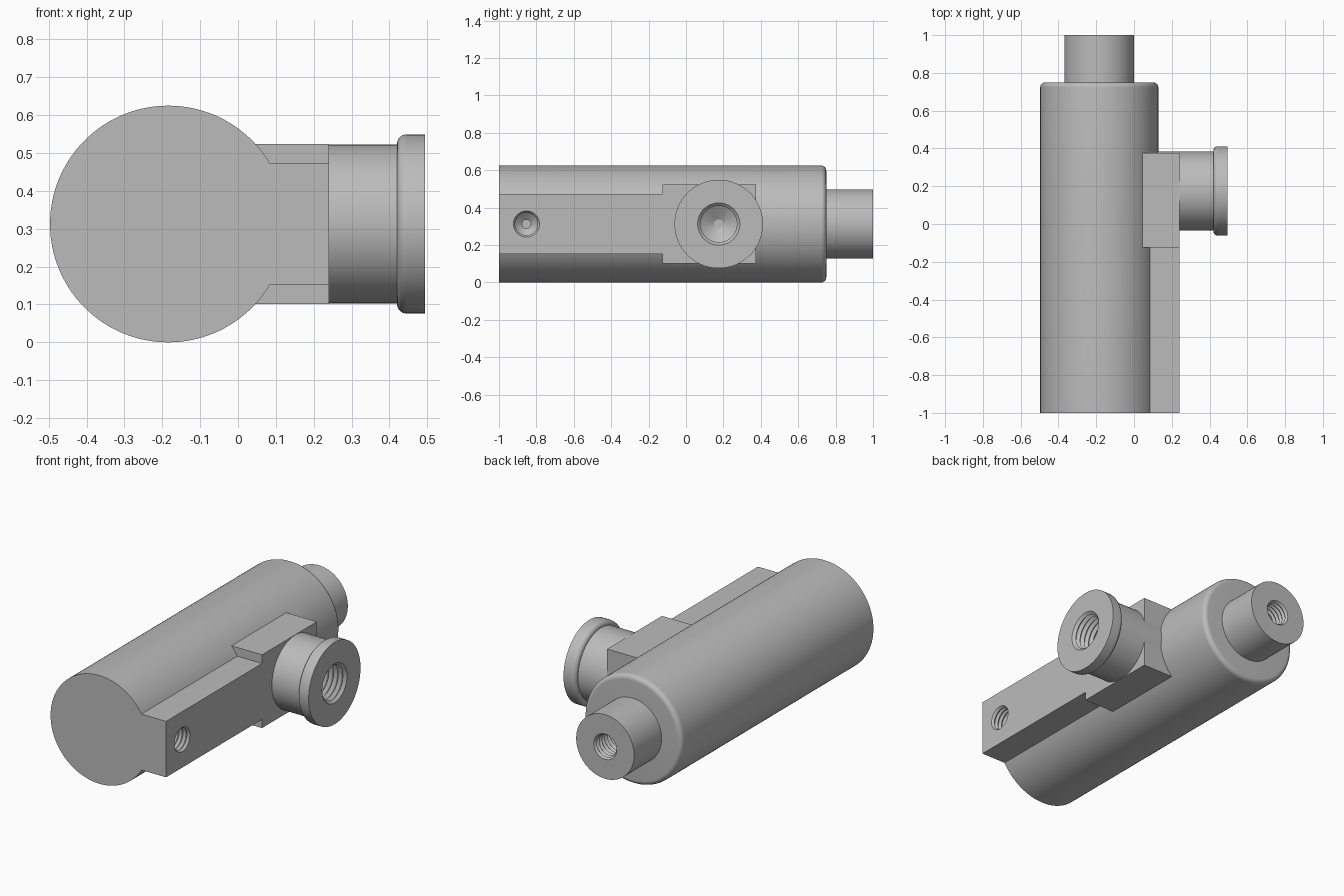
import bpy, bmesh
from math import sin, cos, pi
from mathutils import Vector

cube = bpy.data.objects.get("Cube")
if cube:
    bpy.data.objects.remove(cube, do_unlink=True)

metal = bpy.data.materials.new("satin grey metal")
metal.use_nodes = True
grey = (0.5, 0.5, 0.5, 1)
metal.diffuse_color = grey
metal.node_tree.nodes["Principled BSDF"].inputs["Base Color"].default_value = grey

MID = 0.3125       # height of every axis
BODY_X = -0.184    # body and rod axis
PORT_Y = 0.175     # side port axis


def finish(bm, name):
    bmesh.ops.recalc_face_normals(bm, faces=bm.faces)
    mesh = bpy.data.meshes.new(name)
    bm.to_mesh(mesh)
    bm.free()
    mesh.materials.append(metal)
    obj = bpy.data.objects.new(name, mesh)
    bpy.context.collection.objects.link(obj)
    return obj


def lathe(name, profile, axis, origin, sides=96):
    """Solid of revolution from (distance along axis, radius) points."""
    bm = bmesh.new()
    rings = []
    for along, r in profile:
        ring = []
        for i in range(sides):
            a = 2 * pi * i / sides
            u, v = r * cos(a), r * sin(a)
            p = (along, u, v) if axis == "x" else (u, along, v)
            ring.append(bm.verts.new(Vector(origin) + Vector(p)))
        rings.append(ring)
    for a, b in zip(rings, rings[1:]):
        for i in range(sides):
            j = (i + 1) % sides
            bm.faces.new((a[i], a[j], b[j], b[i]))
    bm.faces.new(rings[0])
    bm.faces.new(rings[-1])
    return finish(bm, name)


def box(name, low, high):
    bm = bmesh.new()
    bmesh.ops.create_cube(bm, size=1)
    for v in bm.verts:
        v.co = [l + (c + 0.5) * (h - l) for l, h, c in zip(low, high, v.co)]
    return finish(bm, name)


def rounded(along, radius, fillet, start, end, steps=8):
    """Quarter-round profile points about a centre."""
    angles = [start + (end - start) * i / steps for i in range(steps + 1)]
    return [(along + fillet * cos(a), radius + fillet * sin(a)) for a in angles]


def thread_cutter(name, mouth, radius, depth, pitch, axis, origin):
    """Tapped hole: ridged wall with a conical drill tip."""
    root = radius * 0.86
    profile = [(mouth + 0.02, radius), (mouth, radius)]
    for i in range(round(depth / pitch)):
        top = mouth - i * pitch
        profile += [(top - pitch * 0.5, root), (top - pitch * 0.9, radius),
                    (top - pitch, radius)]
    end = mouth - depth
    profile += [(end - 0.01, root), (end - 0.01 - root * 0.45, 0.025)]
    return lathe(name, profile, axis, origin, 48)


def combine(target, other, operation):
    mod = target.modifiers.new(other.name, "BOOLEAN")
    mod.operation = operation
    mod.solver = "EXACT"
    mod.object = other
    bpy.context.view_layer.objects.active = target
    bpy.ops.object.modifier_apply(modifier=mod.name)


# Main body with a rounded rear rim
housing = lathe("cylinder_housing",
                [(-1, 0.3125)] + rounded(0.723, 0.2855, 0.027, pi / 2, 0),
                "y", (BODY_X, 0, MID), 128)

# Side bar and port block merged into the body
bar = box("side_bar", (-0.15, -1, 0.151), (0.241, 0.1, 0.474))
block = box("port_block", (-0.1, -0.125, 0.101), (0.241, 0.375, 0.524))
for part in (bar, block):
    combine(housing, part, "UNION")

# Flanged side port
port = lathe("side_port",
             [(0, 0.21), (0.42, 0.21)] + rounded(0.445, 0.2115, 0.025, pi, pi / 2)
             + [(0.494, 0.2365)], "x", (0, PORT_Y, MID))

# Piston rod
rod = lathe("piston_rod", [(0.6, 0.185), (1, 0.185)], "y", (BODY_X, 0, MID))

# Tapped holes
port_hole = thread_cutter("port_hole", 0.494, 0.113, 0.3, 0.03, "x", (0, PORT_Y, MID))
bar_hole = thread_cutter("bar_hole", 0.241, 0.07, 0.2, 0.025, "x", (0, -0.853, MID))
rod_hole = thread_cutter("rod_hole", 1, 0.073, 0.25, 0.025, "y", (BODY_X, 0, MID))
for target, hole in ((port, port_hole), (housing, port_hole), (housing, bar_hole),
                     (rod, rod_hole), (housing, rod_hole)):
    combine(target, hole, "DIFFERENCE")

# Helpers have been applied, so they can go
for helper in (bar, block, port_hole, bar_hole, rod_hole):
    bpy.data.objects.remove(helper, do_unlink=True)

# Smooth round walls, sharp edges kept
bpy.ops.object.select_all(action="DESELECT")
for obj in (housing, port, rod):
    obj.select_set(True)
bpy.context.view_layer.objects.active = housing
bpy.ops.object.shade_smooth_by_angle(angle=pi / 6)
